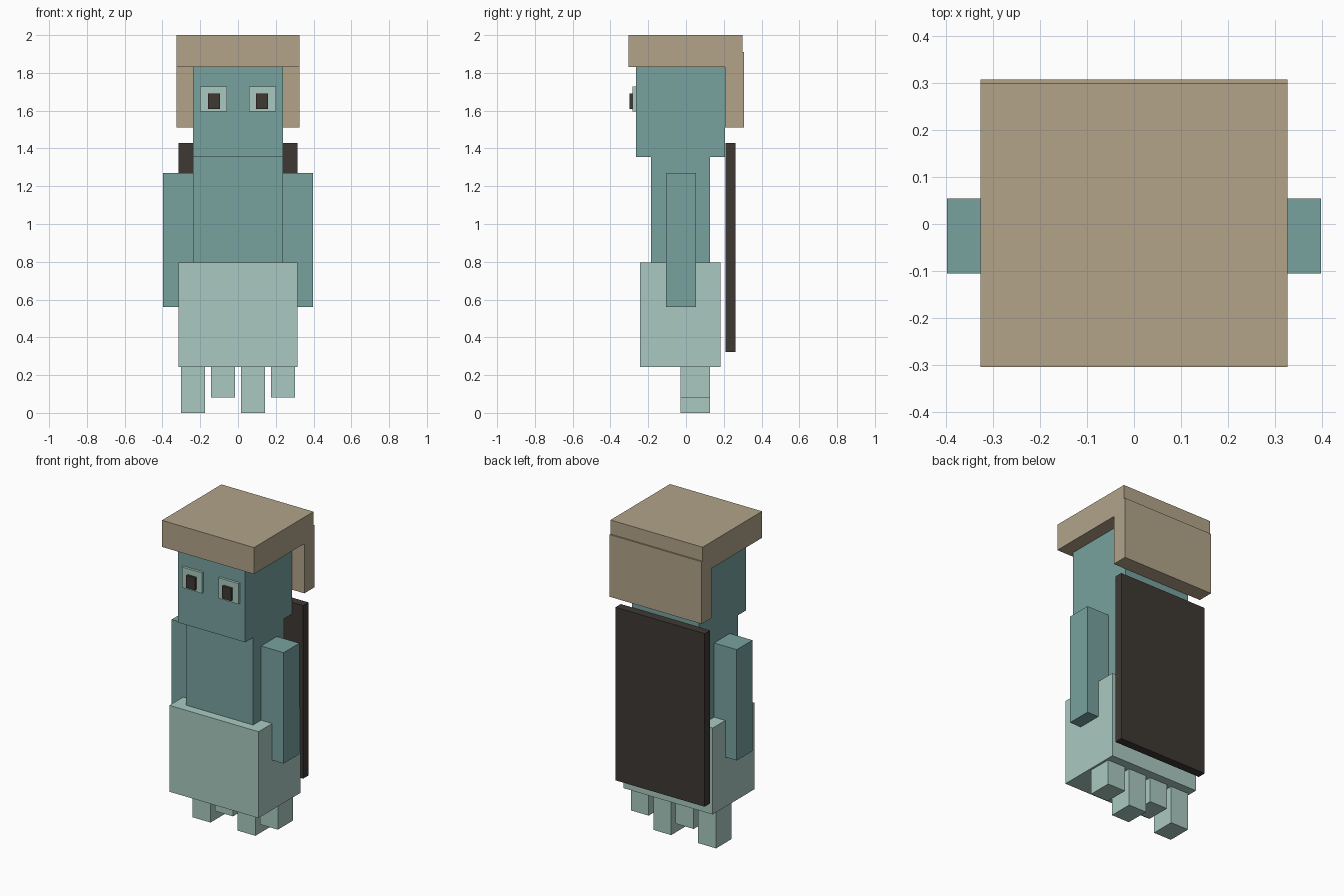
import bpy
import bmesh

if "Cube" in bpy.data.objects:
    bpy.data.objects.remove(bpy.data.objects["Cube"])


def material(name, rgb):
    """Flat material from 0-255 sRGB values."""
    mat = bpy.data.materials.new(name)
    lin = [((c / 255 + 0.055) / 1.055) ** 2.4 for c in rgb]
    mat.diffuse_color = (*lin, 1.0)
    mat.use_nodes = True
    mat.node_tree.nodes["Principled BSDF"].inputs["Base Color"].default_value = mat.diffuse_color
    return mat


TEAL = material("teal skin", (119, 162, 159))
PALE = material("pale mint", (170, 202, 193))
TAN = material("tan hat", (178, 164, 138))
DARK = material("dark brown", (62, 57, 51))


def box(name, x, y, z, mat):
    """Box from (min, max) ranges on each axis."""
    bm = bmesh.new()
    bmesh.ops.create_cube(bm, size=1.0)
    for v in bm.verts:
        for i, (lo, hi) in enumerate((x, y, z)):
            v.co[i] = hi if v.co[i] > 0 else lo
    mesh = bpy.data.meshes.new(name)
    bm.to_mesh(mesh)
    bm.free()
    mesh.materials.append(mat)
    obj = bpy.data.objects.new(name, mesh)
    bpy.context.collection.objects.link(obj)
    return obj


def pair(name, x, y, z, mat):
    """Mirrored boxes on both sides of x = 0."""
    box("right_" + name, x, y, z, mat)
    box("left_" + name, (-x[1], -x[0]), y, z, mat)


# Body, head and lower garment
box("torso", (-0.237, 0.237), (-0.186, 0.127), (0.79, 1.355), TEAL)
box("head", (-0.237, 0.237), (-0.266, 0.206), (1.355, 1.83), TEAL)
box("skirt", (-0.316, 0.316), (-0.243, 0.182), (0.242, 0.795), PALE)

# Arms
pair("arm", (0.237, 0.397), (-0.105, 0.054), (0.56, 1.27), TEAL)

# Hat with a flap hanging behind the head
box("hat", (-0.326, 0.326), (-0.304, 0.298), (1.83, 2.0), TAN)
box("hat_back_flap", (-0.326, 0.326), (0.206, 0.307), (1.512, 1.91), TAN)

# Flat panel on the back
box("back_panel", (-0.316, 0.316), (0.208, 0.262), (0.322, 1.43), DARK)

# Eyes
pair("eye", (0.058, 0.2), (-0.282, -0.266), (1.595, 1.727), PALE)
pair("pupil", (0.096, 0.158), (-0.298, -0.282), (1.61, 1.69), DARK)

# Four legs in a row, alternating long and short
for i, left in enumerate((-0.302, -0.143, 0.016, 0.175)):
    bottom = 0.0 if i % 2 == 0 else 0.082
    box(f"leg_{i + 1}", (left, left + 0.127), (-0.028, 0.127), (bottom, 0.242), PALE)
